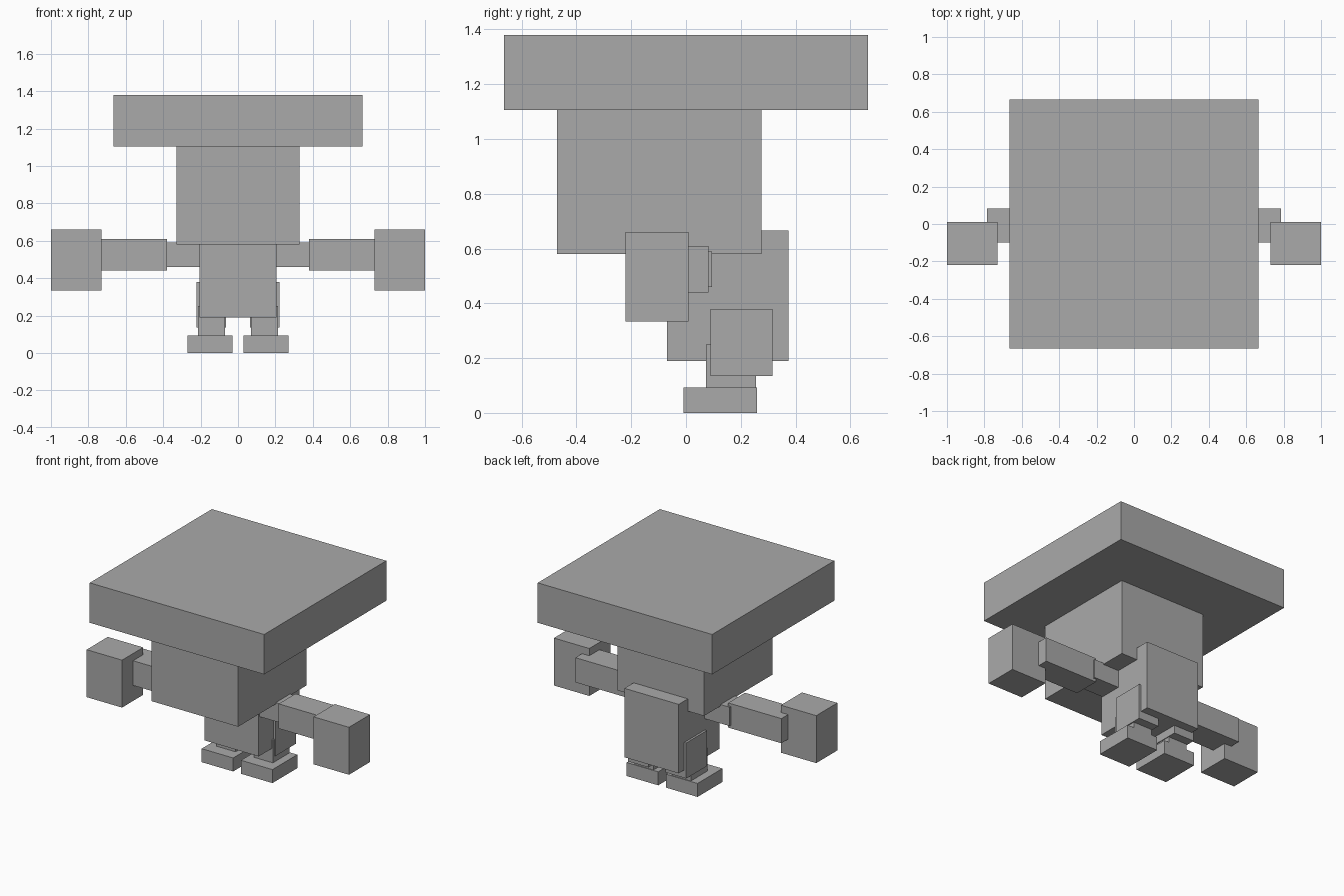
import bpy
import bmesh
from mathutils import Vector

default = bpy.data.objects.get("Cube")
if default:
    bpy.data.objects.remove(default, do_unlink=True)

# One plain grey for every part
COLOUR = (0.40, 0.40, 0.40, 1.0)
grey = bpy.data.materials.new("plain_grey")
grey.use_nodes = True
grey.diffuse_color = COLOUR
grey.node_tree.nodes["Principled BSDF"].inputs["Base Color"].default_value = COLOUR


def box(name, low, high):
    """Flat-faced block between two opposite corners."""
    low, high = Vector(low), Vector(high)
    bm = bmesh.new()
    bmesh.ops.create_cube(bm, size=1)
    bmesh.ops.scale(bm, vec=high - low, verts=bm.verts)
    bmesh.ops.translate(bm, vec=(low + high) / 2, verts=bm.verts)
    mesh = bpy.data.meshes.new(name)
    bm.to_mesh(mesh)
    bm.free()
    mesh.materials.append(grey)
    obj = bpy.data.objects.new(name, mesh)
    bpy.context.collection.objects.link(obj)
    return obj


def pair(name, low, high):
    """The same block on the left (+x) and mirrored on the right."""
    box("left_" + name, low, high)
    box("right_" + name, (-high[0], low[1], low[2]), (-low[0], high[1], high[2]))


# Head, wide flat hat and body
box("hat", (-0.665, -0.665, 1.105), (0.665, 0.665, 1.38))
box("head", (-0.33, -0.47, 0.58), (0.33, 0.275, 1.105))
box("torso", (-0.207, -0.07, 0.19), (0.207, 0.375, 0.665))

# Arms
pair("upper_arm", (0.18, -0.06, 0.46), (0.40, 0.095, 0.59))
pair("forearm", (0.38, -0.10, 0.44), (0.785, 0.083, 0.61))
pair("hand", (0.73, -0.22, 0.333), (1.0, 0.01, 0.66))

# Legs
pair("thigh", (0.065, 0.09, 0.135), (0.222, 0.315, 0.38))
pair("shin", (0.07, 0.073, 0.09), (0.215, 0.255, 0.25))
pair("foot", (0.03, -0.01, 0.0), (0.27, 0.26, 0.093))
